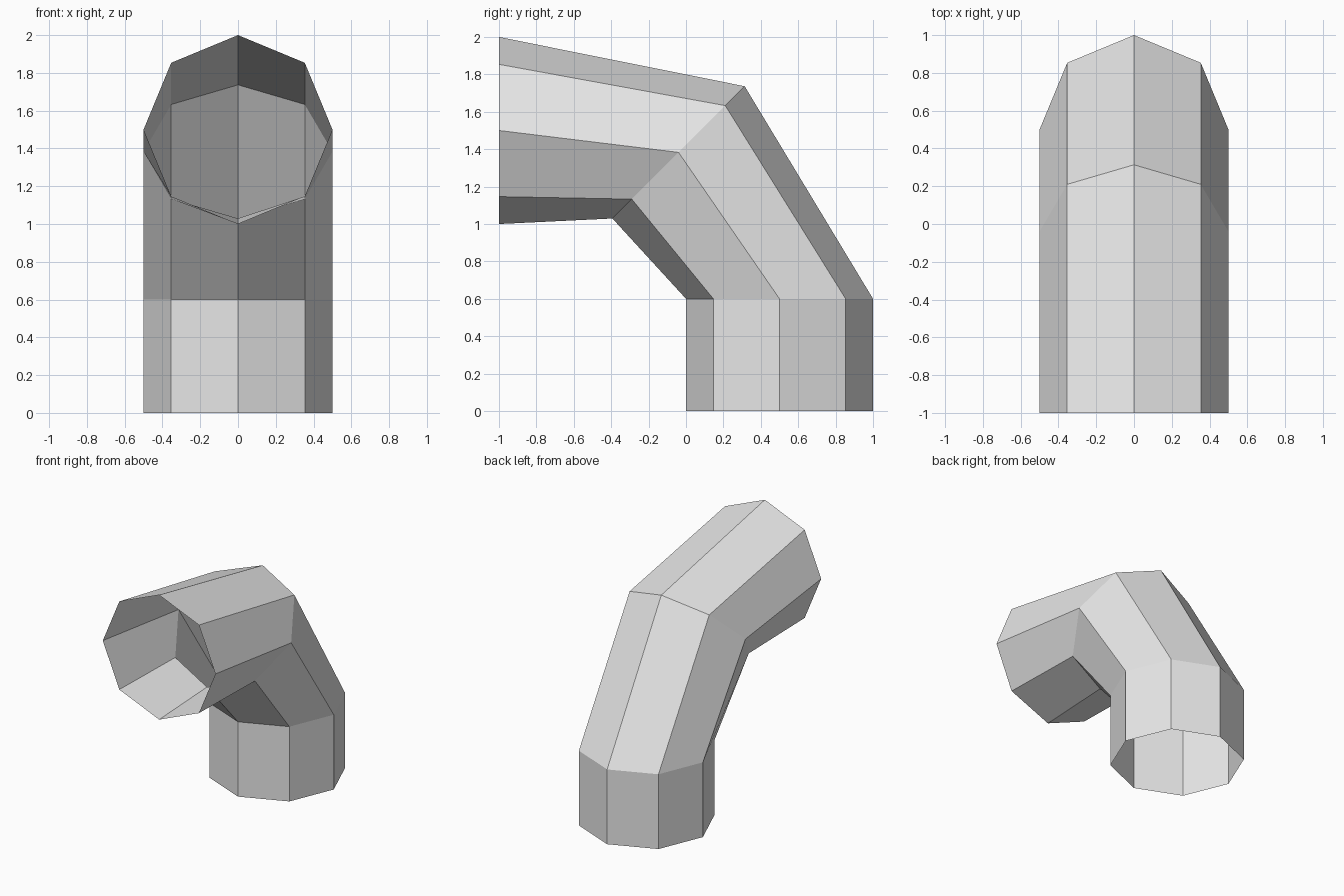
import bpy, bmesh, math
from mathutils import Vector

if "Cube" in bpy.data.objects:
    bpy.data.objects.remove(bpy.data.objects["Cube"], do_unlink=True)

# Light grey material
grey = bpy.data.materials.new("light_grey")
grey.use_nodes = True
colour = (0.8, 0.8, 0.8, 1)
grey.diffuse_color = colour
grey.node_tree.nodes["Principled BSDF"].inputs["Base Color"].default_value = colour

SIDES = 8
RADIUS = 0.5

# Path of the pipe: ring centre (y, z) and tilt of the ring towards the front opening
path = [((0.5, 0.0), 0), ((0.5, 0.6), 0), ((-0.04, 1.383), 45), ((-1.0, 1.5), 90)]


def add_ring(bm, centre, tilt):
    """Add an octagonal ring, tilted about the x axis."""
    t = math.radians(tilt)
    outward = Vector((0, math.cos(t), math.sin(t)))
    middle = Vector((0, *centre))
    ring = []
    for i in range(SIDES):
        a = math.tau * i / SIDES
        offset = Vector((math.cos(a), 0, 0)) + outward * math.sin(a)
        ring.append(bm.verts.new(middle + RADIUS * offset))
    return ring


# Open-ended bent pipe, bridged ring to ring
bm = bmesh.new()
rings = [add_ring(bm, centre, tilt) for centre, tilt in path]
for low, high in zip(rings, rings[1:]):
    for i in range(SIDES):
        j = (i + 1) % SIDES
        bm.faces.new((low[i], low[j], high[j], high[i]))

mesh = bpy.data.meshes.new("bent_pipe")
bm.to_mesh(mesh)
bm.free()
mesh.materials.append(grey)
pipe = bpy.data.objects.new("bent_pipe", mesh)
bpy.context.collection.objects.link(pipe)
